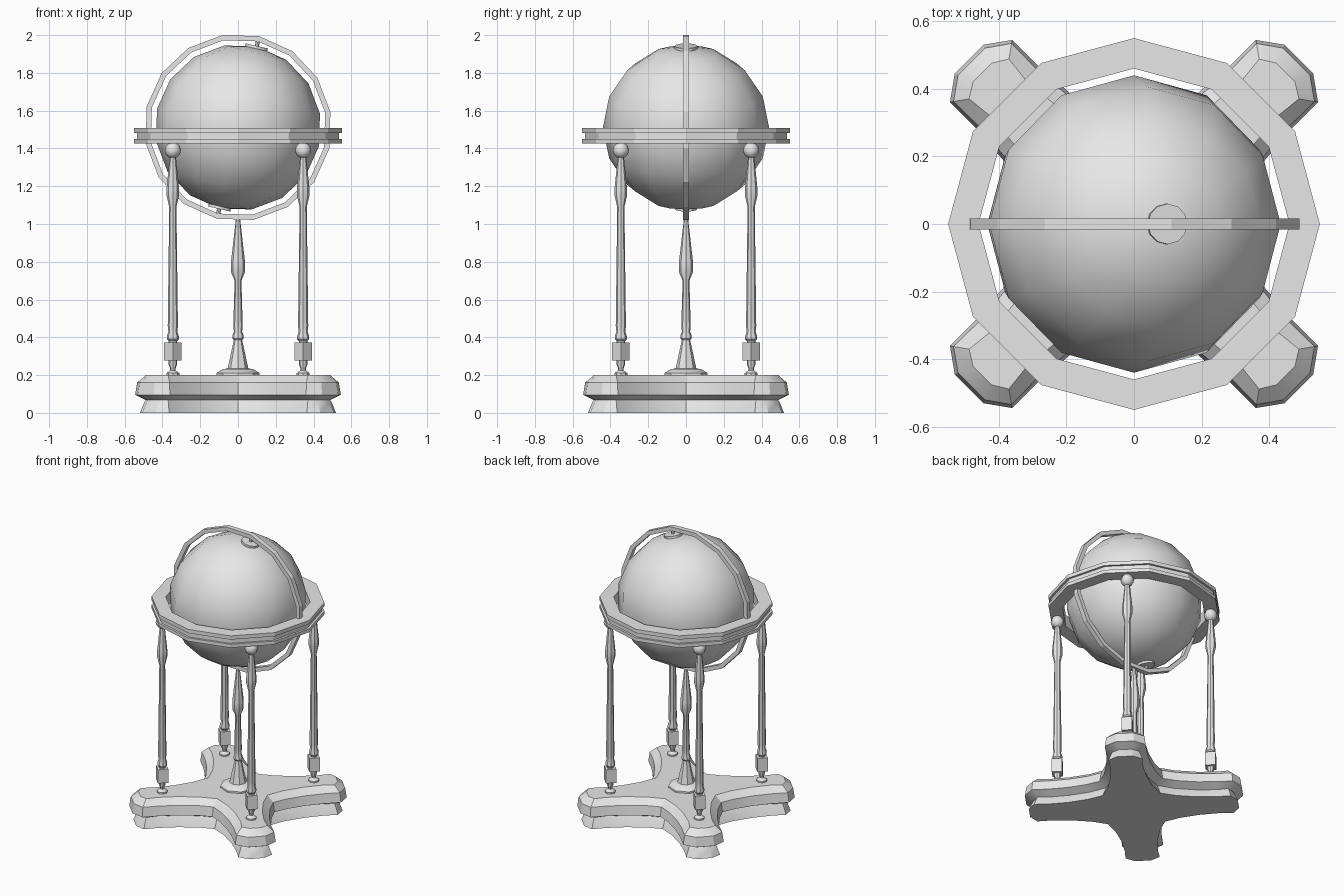
import bpy
import bmesh
import math
from mathutils import Matrix, Vector

cube = bpy.data.objects.get("Cube")
if cube:
    bpy.data.objects.remove(cube, do_unlink=True)

grey = bpy.data.materials.new("plain light grey")
grey.use_nodes = True
COLOUR = (0.8, 0.8, 0.8, 1)
grey.diffuse_color = COLOUR
grey.node_tree.nodes["Principled BSDF"].inputs["Base Color"].default_value = COLOUR


def finish(name, bm, matrix=Matrix(), angle=30):
    """Turn a bmesh into a named, shaded object."""
    bmesh.ops.remove_doubles(bm, verts=bm.verts[:], dist=0.0001)
    bmesh.ops.recalc_face_normals(bm, faces=bm.faces[:])
    mesh = bpy.data.meshes.new(name)
    bm.to_mesh(mesh)
    bm.free()
    mesh.materials.append(grey)
    obj = bpy.data.objects.new(name, mesh)
    obj.matrix_world = matrix
    bpy.context.collection.objects.link(obj)
    bpy.ops.object.select_all(action="DESELECT")
    obj.select_set(True)
    bpy.context.view_layer.objects.active = obj
    bpy.ops.object.shade_smooth_by_angle(angle=math.radians(angle))
    return obj


def loft(bm, loops, closed=False):
    """Bridge equal rings of points; cap the ends or join them up."""
    rings = [[bm.verts.new(p) for p in loop] for loop in loops]
    pairs = list(zip(rings, rings[1:]))
    if closed:
        pairs.append((rings[-1], rings[0]))
    else:
        bm.faces.new(rings[0])
        bm.faces.new(rings[-1])
    for a, b in pairs:
        for i in range(len(a)):
            j = (i + 1) % len(a)
            bm.faces.new((a[i], a[j], b[j], b[i]))


def lathe(name, profile, sides, matrix=Matrix(), closed=False, angle=30):
    """Turn a (radius, height) profile around z."""
    steps = [math.tau * i / sides for i in range(sides)]
    bm = bmesh.new()
    loft(bm, [[(r * math.cos(a), r * math.sin(a), z) for a in steps]
              for r, z in profile], closed)
    return finish(name, bm, matrix, angle)


# Four-armed base: half-arm outline as (along, across, inset along, inset across)
ARM = [(0.20, 0.20, 0.7, 0.7), (0.29, 0.165, 0.4, 0.9), (0.41, 0.14, 0.1, 1),
       (0.53, 0.13, 0, 1), (0.64, 0.13, 0.6, 0.85), (0.69, 0.06, 1, 0.4)]


def base_loop(z, inset):
    half = [(u - wu * inset, v - wv * inset) for u, v, wu, wv in ARM]
    arm = [(u, -v) for u, v in half] + half[:0:-1]
    return [Matrix.Rotation(math.radians(45 + 90 * k), 3, "Z") @ Vector((u, v, z))
            for k in range(4) for u, v in arm]


BASE_LAYERS = [(0, 0.025), (0.055, 0.047), (0.068, 0.055),
               (0.095, 0), (0.16, 0.01), (0.2, 0.055)]
bm = bmesh.new()
loft(bm, [base_loop(z, d) for z, d in BASE_LAYERS])
finish("cross_base", bm)

# Four turned legs, each with a square block near the foot
LEG = [(0.034, 0.195), (0.034, 0.21), (0.014, 0.225), (0.014, 0.235),
       (0.022, 0.255), (0.022, 0.38), (0.032, 0.39), (0.032, 0.405),
       (0.024, 0.43), (0.027, 0.46), (0.019, 1.09), (0.033, 1.15),
       (0.033, 1.19), (0.015, 1.37)]
for sx, side in ((1, "left"), (-1, "right")):
    for sy, end in ((-1, "front"), (1, "back")):
        spot = Matrix.Translation((0.345 * sx, 0.345 * sy, 0))
        name = f"{end}_{side}_leg"
        lathe(name, LEG, 8, spot)
        lathe(name + "_block", [(0.047, 0.277), (0.047, 0.373)], 4, spot)
        bm = bmesh.new()
        bmesh.ops.create_uvsphere(bm, u_segments=8, v_segments=6, radius=0.043)
        finish(name + "_ball", bm, spot @ Matrix.Translation((0, 0, 1.39)), 60)

# Central spindle that carries the upright ring
SPINDLE = [(0.113, 0.195), (0.113, 0.212), (0.08, 0.232), (0.055, 0.235),
           (0.022, 0.385), (0.03, 0.395), (0.03, 0.41), (0.022, 0.43),
           (0.025, 0.46), (0.018, 0.7), (0.037, 0.745), (0.037, 0.8),
           (0.011, 1.03)]
lathe("centre_spindle", SPINDLE, 8)

# Flat horizon ring with a groove around its rim
HORIZON = [(0.46, 1.425), (0.55, 1.425), (0.55, 1.449), (0.535, 1.449),
           (0.535, 1.482), (0.55, 1.482), (0.55, 1.508), (0.46, 1.508)]
lathe("horizon_ring", HORIZON, 12, closed=True, angle=20)

# Tilted globe
tilt = Matrix.Translation((0, 0, 1.511)) @ Matrix.Rotation(math.radians(13), 4, "Y")
bm = bmesh.new()
bmesh.ops.create_uvsphere(bm, u_segments=12, v_segments=8, radius=0.44)
finish("globe", bm, tilt, 60)

# Upright ring around the globe
MERIDIAN = [(0.468, -0.017), (0.496, -0.017), (0.496, 0.017), (0.468, 0.017)]
lathe("upright_ring", MERIDIAN, 16, tilt @ Matrix.Rotation(math.radians(90), 4, "X"),
      closed=True, angle=20)

# Pole discs and pivot pins
for sign, name in ((1, "top"), (-1, "bottom")):
    lathe(name + "_pole_disc", [(0.06, 0.42 * sign), (0.06, 0.443 * sign)], 12, tilt)
    lathe(name + "_pivot_pin", [(0.011, 0.43 * sign), (0.011, 0.475 * sign)], 8, tilt)
